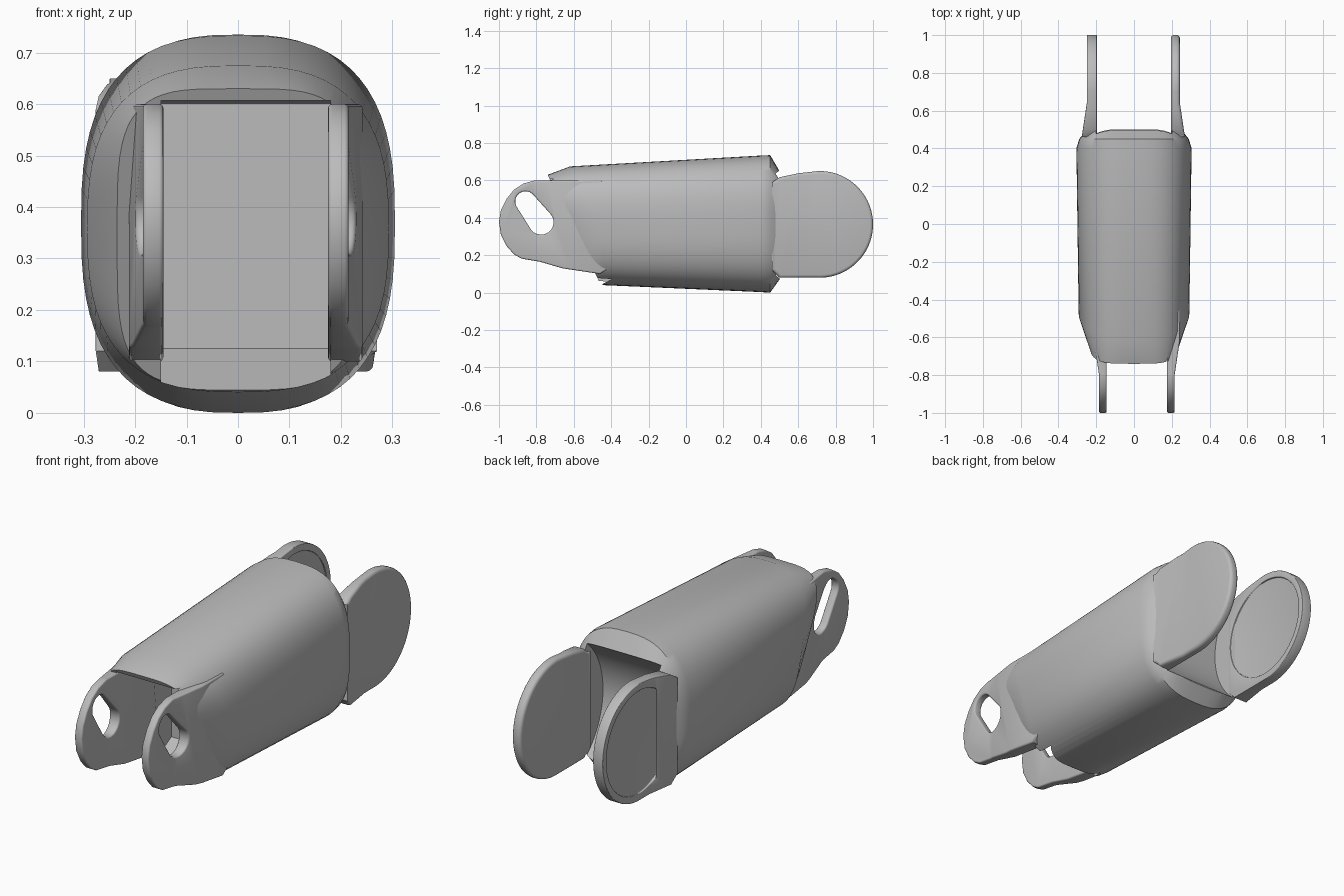
import bpy, bmesh
from math import cos, sin, pi, radians
from mathutils import Vector

default = bpy.data.objects.get("Cube")
if default:
    bpy.data.objects.remove(default)

grey = bpy.data.materials.new("plain_grey")
grey.use_nodes = True
colour = (0.5, 0.5, 0.5, 1)
grey.diffuse_color = colour
grey.node_tree.nodes["Principled BSDF"].inputs["Base Color"].default_value = colour


def make_object(name, bm):
    bmesh.ops.recalc_face_normals(bm, faces=bm.faces)
    mesh = bpy.data.meshes.new(name)
    bm.to_mesh(mesh)
    bm.free()
    mesh.materials.append(grey)
    obj = bpy.data.objects.new(name, mesh)
    bpy.context.collection.objects.link(obj)
    return obj


def prism(name, outline, x0, x1, flare=None):
    """Plate with a (y, z) outline between two x planes; flare = (start, stop, slope)."""
    bm = bmesh.new()
    face = bm.faces.new([bm.verts.new((x0, y, z)) for y, z in outline])
    new = bmesh.ops.extrude_face_region(bm, geom=[face])["geom"]
    bmesh.ops.translate(bm, vec=(x1 - x0, 0, 0),
                        verts=[v for v in new if isinstance(v, bmesh.types.BMVert)])
    if flare:
        start, stop, slope = flare
        for y in (start, stop):
            bmesh.ops.bisect_plane(bm, geom=bm.verts[:] + bm.edges[:] + bm.faces[:],
                                   plane_co=(0, y, 0), plane_no=(0, 1, 0))
        outer = max(x0, x1, key=abs)
        for v in bm.verts:
            if abs(v.co.x - outer) < 1e-4:
                k = min(max((v.co.y - start) / (stop - start), 0), 1)
                v.co.x += k * abs(stop - start) * slope * (1 if outer > 0 else -1)
    return make_object(name, bm)


def arc(cy, cz, r, a0, a1, n):
    return [(cy + r * cos(radians(a0 + (a1 - a0) * i / n)),
             cz + r * sin(radians(a0 + (a1 - a0) * i / n))) for i in range(n + 1)]


def circle(cy, cz, r, n=64):
    return arc(cy, cz, r, 0, 360, n)[:-1]


def finish(obj, cutters=(), bevel=0, angle=35):
    """Cut, round the edges, bake the modifiers and smooth the shading."""
    for c in cutters:
        mod = obj.modifiers.new("cut", 'BOOLEAN')
        mod.operation, mod.object, mod.solver = 'DIFFERENCE', c, 'EXACT'
    if bevel:
        mod = obj.modifiers.new("round", 'BEVEL')
        mod.width, mod.segments = bevel, 3
        mod.limit_method, mod.angle_limit = 'ANGLE', radians(50)
    bpy.context.view_layer.update()
    deps = bpy.context.evaluated_depsgraph_get()
    mesh = bpy.data.meshes.new_from_object(obj.evaluated_get(deps))
    obj.modifiers.clear()
    obj.data = mesh
    mesh.shade_smooth()
    mesh.set_sharp_from_angle(angle=radians(angle))
    for c in cutters:
        bpy.data.objects.remove(c)


# Shell: rounded rings lofted along y; the front rings lean forward at the top
# columns: y top, y bottom, lean power, half width, z bottom, z top, squareness
rings = [
    (-0.74, -0.46, 1, 0.235, 0.05, 0.63, 4),
    (-0.62, -0.44, 2.5, 0.293, 0.04, 0.675, 2.7),
    (0.40, 0.40, 1, 0.305, 0.003, 0.733, 2.7),
    (0.45, 0.45, 1, 0.29, 0.0, 0.735, 2.7),
    (0.50, 0.50, 1, 0.25, 0.07, 0.65, 3.5),
]
SIDES = 64
bm = bmesh.new()
loops = []
for yt, yb, power, w, zb, zt, n in rings:
    loop = []
    for i in range(SIDES):
        c, s = cos(2 * pi * i / SIDES), sin(2 * pi * i / SIDES)
        x = w * abs(c) ** (2 / n) * (1 if c > 0 else -1)
        t = 0.5 + 0.5 * abs(s) ** (2 / n) * (1 if s > 0 else -1)
        loop.append(bm.verts.new((x, yb + (yt - yb) * t ** power, zb + (zt - zb) * t)))
    loops.append(loop)
for a, b in zip(loops, loops[1:]):
    for i in range(SIDES):
        j = (i + 1) % SIDES
        bm.faces.new((a[i], a[j], b[j], b[i]))
bm.faces.new(loops[0])
bm.faces.new(loops[-1])
shell = make_object("shell", bm)

# Recesses: an angled pocket in front and a round scoop behind
pocket = prism("front_pocket_cutter",
               [(-0.9, -0.2), (-0.3, 0.125), (-0.3, 0.6), (-0.9, 0.61)], -0.15, 0.18)
scoop = prism("rear_scoop_cutter", circle(0.715, 0.365, 0.36), -0.2, 0.2)
finish(shell, [pocket, scoop])

# Front lugs with a slanted slot
front_outline = [(-0.45, 0.6), (-0.74, 0.6), (-0.81, 0.6), (-0.87, 0.583), (-0.92, 0.55),
                 (-0.96, 0.5), (-0.99, 0.44), (-1.0, 0.38), (-0.99, 0.31), (-0.96, 0.25),
                 (-0.92, 0.205), (-0.88, 0.182), (-0.78, 0.165), (-0.66, 0.13),
                 (-0.46, 0.1), (-0.4, 0.14)]
slot_outline = arc(-0.858, 0.487, 0.055, 37, 217, 12) + arc(-0.775, 0.377, 0.067, 217, 397, 12)
for name, inner, outer in (("right_front_lug", -0.145, -0.185),
                           ("left_front_lug", 0.175, 0.215)):
    lug = prism(name, front_outline, inner, outer, flare=(-0.8, -0.62, 0.15))
    finish(lug, [prism("slot_cutter", slot_outline, inner - 0.2, outer + 0.2)], bevel=0.008)

# Rear lugs: large round discs that run into the shell
rear_outline = arc(0.715, 0.365, 0.285, -92, 92, 48) + [(0.6, 0.638), (0.5, 0.617),
                                                        (0.46, 0.59), (0.46, 0.12), (0.5, 0.08)]
for name, inner, outer in (("right_rear_lug", -0.197, -0.25),
                           ("left_rear_lug", 0.195, 0.243)):
    lug = prism(name, rear_outline, inner, outer, flare=(0.64, 0.46, 0.15))
    cutters = []
    if outer < 0:
        # Shallow round recess on both faces of this disc
        for x in (inner, outer):
            cutters.append(prism("recess_cutter", circle(0.72, 0.365, 0.25),
                                 x - 0.006, x + 0.006))
    finish(lug, cutters, bevel=0.008 if cutters else 0.016)
